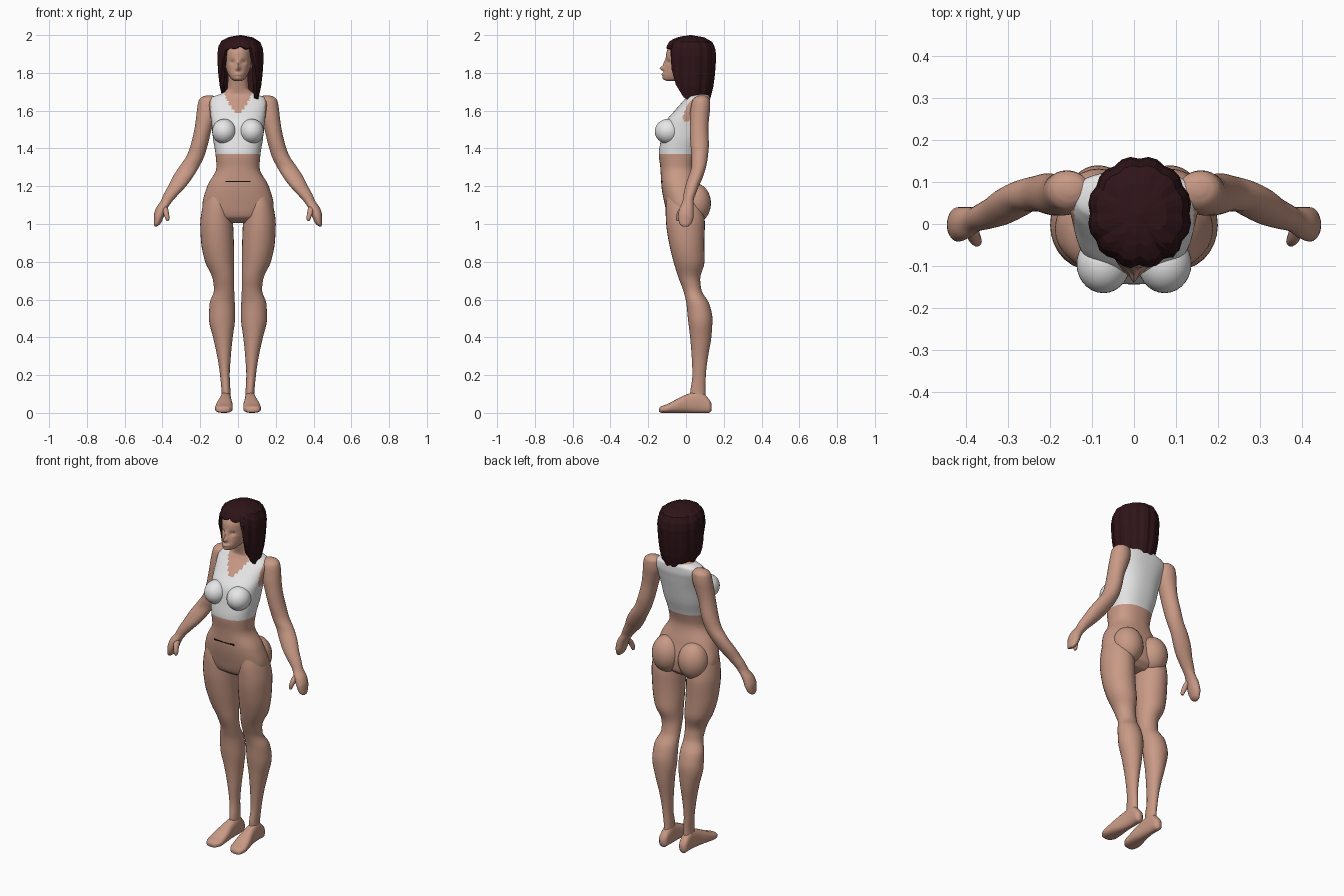
import bpy, bmesh, math
from mathutils import Vector

if "Cube" in bpy.data.objects:
    bpy.data.objects.remove(bpy.data.objects["Cube"])


def material(name, rgb):
    m = bpy.data.materials.new(name)
    m.diffuse_color = (*rgb, 1)
    m.use_nodes = True
    m.node_tree.nodes["Principled BSDF"].inputs["Base Color"].default_value = m.diffuse_color
    return m


SKIN = material("skin", (0.58, 0.32, 0.235))
CLOTH = material("white cloth", (0.8, 0.8, 0.8))
HAIR = material("dark brown hair", (0.028, 0.007, 0.009))
BLACK = material("black", (0.005, 0.005, 0.005))


def finish(name, bm, mats, smooth=True):
    bmesh.ops.recalc_face_normals(bm, faces=bm.faces)
    me = bpy.data.meshes.new(name)
    bm.to_mesh(me)
    bm.free()
    ob = bpy.data.objects.new(name, me)
    bpy.context.collection.objects.link(ob)
    for m in mats:
        me.materials.append(m)
    if smooth:
        bpy.ops.object.select_all(action='DESELECT')
        ob.select_set(True)
        bpy.context.view_layer.objects.active = ob
        bpy.ops.object.shade_smooth_by_angle(angle=math.radians(55))
    return ob


def sample(keys, n):
    """Smooth, overshoot-free interpolation of key rows, n steps per segment."""
    def slope(i, k):
        if i in (0, len(keys) - 1):
            j = max(i, 1)
            return (keys[j][k] - keys[j - 1][k]) / (keys[j][0] - keys[j - 1][0])
        a = (keys[i][k] - keys[i - 1][k]) / (keys[i][0] - keys[i - 1][0])
        b = (keys[i + 1][k] - keys[i][k]) / (keys[i + 1][0] - keys[i][0])
        return 0 if a * b <= 0 else 2 * a * b / (a + b)
    rows = []
    for i in range(len(keys) - 1):
        h = keys[i + 1][0] - keys[i][0]
        for s in range(n):
            u = s / n
            row = [keys[i][0] + h * u]
            for k in range(1, 5):
                p, q = keys[i][k], keys[i + 1][k]
                row.append((2*u**3 - 3*u*u + 1) * p + (u**3 - 2*u*u + u) * h * slope(i, k)
                           + (3*u*u - 2*u**3) * q + (u**3 - u*u) * h * slope(i + 1, k))
            rows.append(row)
    return rows + [list(keys[-1])]


def loft(keys, sides=28, n=4, power=1.0, mirror=1, along_y=False):
    """Rounded rings; each key is (position, min a, max a, min b, max b)."""
    bm = bmesh.new()
    rings = []
    for t, a0, a1, b0, b1 in sample(keys, n):
        ring = []
        for i in range(sides):
            w = 2 * math.pi * i / sides
            c, s = math.cos(w), math.sin(w)
            a = (a0 + a1) / 2 + (a1 - a0) / 2 * math.copysign(abs(c) ** power, c)
            b = (b0 + b1) / 2 + (b1 - b0) / 2 * math.copysign(abs(s) ** power, s)
            ring.append(bm.verts.new((a * mirror, t, b) if along_y else (a * mirror, b, t)))
        rings.append(ring)
    for r, q in zip(rings, rings[1:]):
        for i in range(sides):
            j = (i + 1) % sides
            bm.faces.new((r[i], r[j], q[j], q[i]))
    bm.faces.new(rings[0])
    bm.faces.new(rings[-1])
    return bm


def ellipsoid(name, centre, radii, mat):
    bm = bmesh.new()
    bmesh.ops.create_uvsphere(bm, u_segments=28, v_segments=18, radius=1)
    for v in bm.verts:
        v.co = Vector([c + r * k for c, r, k in zip(centre, radii, v.co)])
    return finish(name, bm, [mat])


# Torso with the sleeveless top as a material region
bm = loft([(1.005, -.08, .08, -.05, .05), (1.04, -.165, .165, -.095, .085),
           (1.10, -.188, .188, -.112, .09), (1.20, -.163, .163, -.13, .07),
           (1.30, -.114, .114, -.136, .05), (1.37, -.119, .119, -.144, .065),
           (1.45, -.132, .132, -.132, .09), (1.53, -.14, .14, -.115, .108),
           (1.60, -.15, .15, -.06, .122), (1.64, -.155, .155, -.025, .128),
           (1.67, -.14, .14, .0, .127), (1.69, -.09, .09, .01, .12),
           (1.72, -.056, .056, .005, .105), (1.82, -.052, .052, -.02, .09)],
          sides=72, n=6, power=.85)
for f in bm.faces:
    c = f.calc_center_median()
    neckline = c.y < .06 and c.z > 1.59 + .09 * (c.x / .068) ** 2
    if 1.37 < c.z < 1.69 and abs(c.x) < .142 and not neckline:
        f.material_index = 1
finish("torso", bm, [SKIN, CLOTH])

# Waist line
bm = bmesh.new()
bmesh.ops.create_cube(bm, size=1)
for v in bm.verts:
    v.co = Vector((v.co.x * .13, -.128 + v.co.y * .009, 1.225 + v.co.z * .006))
finish("waist_line", bm, [BLACK], False)

# Paired parts
for side, m in (("left", 1), ("right", -1)):
    ellipsoid(side + "_chest", (.073 * m, -.095, 1.49), (.064, .07, .066), CLOTH)
    ellipsoid(side + "_buttock", (.085 * m, .05, 1.11), (.085, .082, .105), SKIN)
    finish(side + "_leg", loft([
        (.03, .045, .09, .05, .115), (.10, .04, .087, .022, .102),
        (.20, .044, .095, .034, .105), (.30, .038, .11, .03, .117),
        (.40, .028, .132, .022, .134), (.50, .016, .154, .01, .14),
        (.58, .017, .15, .002, .122), (.65, .02, .127, -.015, .082),
        (.71, .02, .134, -.038, .075), (.80, .02, .174, -.066, .098),
        (.90, .022, .195, -.09, .097), (1.0, .026, .2, -.105, .1),
        (1.08, .035, .19, -.108, .09), (1.16, .06, .165, -.1, .06)],
        mirror=m), [SKIN])
    finish(side + "_foot", loft([
        (-.142, .065, .095, .006, .024), (-.134, .045, .112, .001, .034),
        (-.10, .028, .122, 0, .046), (-.05, .028, .115, 0, .072),
        (.01, .034, .1, 0, .1), (.07, .036, .092, 0, .115),
        (.12, .04, .09, 0, .075), (.135, .055, .078, .012, .05)],
        power=.8, mirror=m, along_y=True), [SKIN])
    # Arm and mitten hand in one sweep
    finish(side + "_arm", loft([
        (.988, .428, .442, -.02, .012), (1.0, .412, .446, -.034, .026),
        (1.04, .392, .446, -.042, .04), (1.08, .375, .436, -.036, .04),
        (1.12, .348, .41, -.018, .04), (1.16, .312, .392, -.012, .052),
        (1.20, .275, .37, -.004, .068), (1.25, .238, .345, .012, .09),
        (1.31, .202, .306, .03, .108), (1.36, .178, .272, .03, .116),
        (1.42, .16, .25, .024, .121), (1.50, .14, .231, .02, .118),
        (1.56, .12, .222, .02, .122), (1.62, .105, .215, .026, .128),
        (1.655, .105, .207, .034, .126), (1.672, .115, .192, .05, .115),
        (1.68, .135, .17, .07, .1)], mirror=m), [SKIN])
    finish(side + "_thumb", loft([
        (1.015, .368, .378, -.05, -.036), (1.03, .363, .385, -.054, -.028),
        (1.06, .366, .396, -.048, -.014), (1.10, .375, .405, -.02, .02)],
        sides=14, mirror=m), [SKIN])
    ellipsoid(side + "_ear", (.072 * m, .015, 1.845), (.008, .016, .028), SKIN)

# Head, with nose, lips, brow and eye sockets pushed in or out
bm = loft([(1.757, -.02, .02, -.1, -.04), (1.766, -.034, .034, -.118, .0),
           (1.785, -.048, .048, -.122, .06), (1.81, -.06, .06, -.116, .1),
           (1.85, -.07, .07, -.108, .125), (1.90, -.073, .073, -.105, .13),
           (1.945, -.065, .065, -.085, .115), (1.97, -.045, .045, -.05, .08),
           (1.98, -.015, .015, -.01, .04)], sides=72, n=6, power=.92)
features = [(0, 1.824, .011, .012, -.026), (0, 1.85, .010, .018, -.012),
            (.03, 1.858, .014, .010, .012), (-.03, 1.858, .014, .010, .012),
            (0, 1.792, .019, .007, -.008), (0, 1.772, .016, .009, -.004)]
for v in bm.verts:
    if v.co.y < -.02:
        v.co.y += sum(d * math.exp(-((v.co.x - x) / sx) ** 2 - ((v.co.z - z) / sz) ** 2)
                      for x, z, sx, sz, d in features)
finish("head", bm, [SKIN])


# Hair: columns of locks from the crown to an uneven hem
def lerp_table(table, x):
    for (x0, y0), (x1, y1) in zip(table, table[1:]):
        if x <= x1:
            return y0 + (y1 - y0) * max(0, (x - x0) / (x1 - x0))
    return table[-1][1]


HEM = [(-180, 1.665), (-120, 1.68), (-90, 1.70), (-72, 1.74), (-55, 1.83), (-40, 1.92),
       (0, 1.935), (30, 1.925), (42, 1.80), (55, 1.70), (75, 1.66), (120, 1.66), (180, 1.665)]
WIDTH = [(1.65, .74), (1.72, .88), (1.8, .96), (1.89, 1), (1.94, .95),
         (1.97, .82), (1.99, .5), (2.0, .03)]
bm = bmesh.new()
COLS, ROWS = 36, 8
grid = []
for i in range(COLS):
    deg = -180 + 360 * i / COLS
    w = math.radians(deg)
    hem = lerp_table(HEM, deg) + (.008 if i % 3 == 0 else 0)
    lock = .955 if i % 3 == 0 else 1.0
    col = []
    for k in range(ROWS + 1):
        z = 2.0 - (2.0 - hem) * (k / ROWS) ** 1.6
        r = lerp_table(WIDTH, z) * lock
        col.append(bm.verts.new((.013 + .125 * r * math.sin(w),
                                 .025 - .137 * r * math.cos(w), z)))
    grid.append(col)
for i in range(COLS):
    a, b = grid[i], grid[(i + 1) % COLS]
    for k in range(ROWS):
        bm.faces.new((a[k], a[k + 1], b[k + 1], b[k]))
bm.faces.new([c[0] for c in grid])
hair = finish("hair", bm, [HAIR], False)
thick = hair.modifiers.new("thickness", 'SOLIDIFY')
thick.thickness = .022
thick.offset = -1
